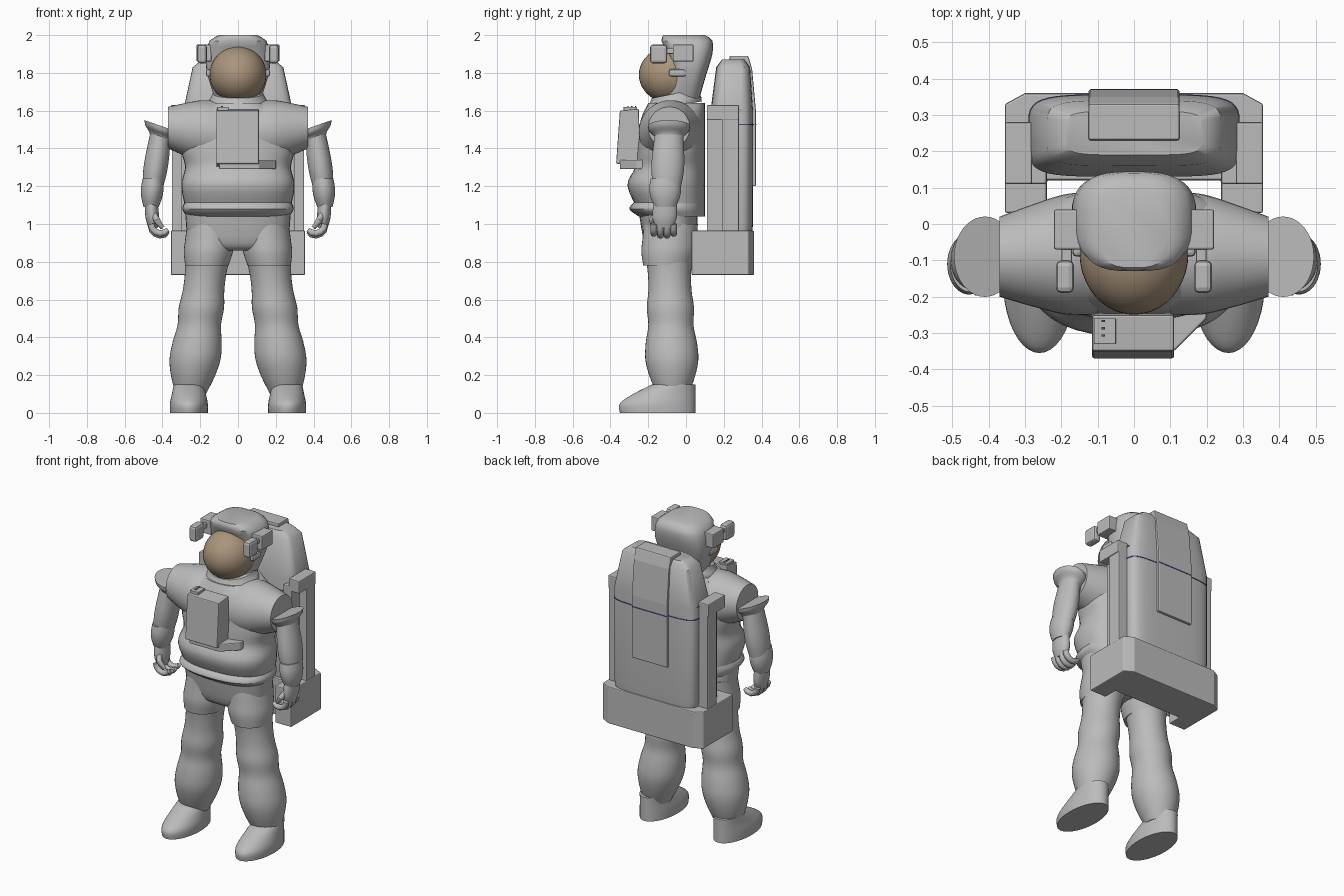
import bpy
import bmesh
from math import cos, sin, pi, radians
from mathutils import Vector

if "Cube" in bpy.data.objects:
    bpy.data.objects.remove(bpy.data.objects["Cube"], do_unlink=True)


def material(name, *rgb):
    made = bpy.data.materials.new(name)
    made.use_nodes = True
    color = (*rgb, 1)
    made.diffuse_color = color
    made.node_tree.nodes["Principled BSDF"].inputs["Base Color"].default_value = color
    return made


GREY = material("suit grey", .5, .5, .5)
BRONZE = material("visor bronze", .4, .3, .2)
BLUE = material("stripe blue", .05, .07, .25)
GOLD = material("marker gold", .4, .3, .1)
DARK = material("button dark", .1, .1, .1)


def finish(name, bm, mat=GREY, mirror=False, bevel=0, smooth=True):
    bmesh.ops.recalc_face_normals(bm, faces=bm.faces)
    mesh = bpy.data.meshes.new(name)
    bm.to_mesh(mesh)
    bm.free()
    mesh.materials.append(mat)
    obj = bpy.data.objects.new(name, mesh)
    bpy.context.collection.objects.link(obj)
    if smooth:
        bpy.ops.object.select_all(action='DESELECT')
        obj.select_set(True)
        bpy.context.view_layer.objects.active = obj
        bpy.ops.object.shade_smooth_by_angle(angle=radians(40))
    if bevel:
        modifier = obj.modifiers.new("Bevel", 'BEVEL')
        modifier.width, modifier.segments = bevel, 2
    if mirror:
        obj.modifiers.new("Mirror", 'MIRROR')


def skin(rings):
    # join closed loops of points and cap both ends
    bm = bmesh.new()
    loops = [[bm.verts.new(point) for point in ring] for ring in rings]
    count = len(loops[0])
    for low, high in zip(loops, loops[1:]):
        for i in range(count):
            j = (i + 1) % count
            bm.faces.new((low[i], low[j], high[j], high[i]))
    bm.faces.new(loops[0])
    bm.faces.new(loops[-1])
    return bm


def refine(rows, steps):
    # Catmull-Rom interpolation between cross-sections
    padded = [rows[0], *rows, rows[-1]]
    for group in zip(padded, padded[1:], padded[2:], padded[3:]):
        for s in range(steps):
            t = s / steps
            yield [b + t / 2 * (c - a + t * (2 * a - 5 * b + 4 * c - d + t * (3 * (b - c) + d - a)))
                   for a, b, c, d in zip(*group)]
    yield rows[-1]


def loft(name, rows, axis="z", power=2, steps=4, sides=40, tilt=(0, 0), **options):
    # each row: position along the axis, two centres, two radii
    rings = []
    for along, centre_a, centre_b, radius_a, radius_b in refine(rows, steps):
        ring = []
        for i in range(sides):
            c, s = cos(2 * pi * i / sides), sin(2 * pi * i / sides)
            a = radius_a * abs(c) ** (2 / power) * (1 if c > 0 else -1)
            b = radius_b * abs(s) ** (2 / power) * (1 if s > 0 else -1)
            h = along + tilt[0] * a + tilt[1] * b
            a, b = centre_a + a, centre_b + b
            ring.append((a, b, h) if axis == "z" else (h, a, b))
        rings.append(ring)
    finish(name, skin(rings), **options)


def span(rows, x=0, back=.1):
    # height, half width, front y and optional back y -> loft rows
    for z, width, front, *rear in rows:
        rear = rear[0] if rear else back
        yield z, x, (front + rear) / 2, width, (rear - front) / 2


def limb(name, start, end, radii, depth=1, mirror=True, **options):
    # evenly spaced sections along a straight line
    start, end, last = Vector(start), Vector(end), len(radii) - 1
    rows = [(*start.lerp(end, i / last), r, r * depth) for i, r in enumerate(radii)]
    loft(name, rows, mirror=mirror, **options)


def box(name, low, high, bevel=.006, **options):
    bm = bmesh.new()
    bmesh.ops.create_cube(bm, size=1)
    for vert in bm.verts:
        vert.co = [(l + h) / 2 + c * (h - l) for l, h, c in zip(low, high, vert.co)]
    finish(name, bm, bevel=bevel, smooth=False, **options)


def prism(name, outline, low, high, axis="z", bevel=.006):
    rings = [[(*p, h) if axis == "z" else (h, *p) for p in outline] for h in (low, high)]
    finish(name, skin(rings), bevel=bevel, smooth=False)


def tube(name, points, radius, sides=10, **options):
    points = [Vector(p) for p in points]
    rings = []
    for i, point in enumerate(points):
        heading = points[min(i + 1, len(points) - 1)] - points[max(i - 1, 0)]
        turn = heading.to_track_quat('Z', 'Y')
        size = radius * (.7 if point == points[-1] else 1)
        rings.append([point + turn @ Vector((size * cos(2 * pi * k / sides),
                                             size * sin(2 * pi * k / sides), 0))
                      for k in range(sides)])
    finish(name, skin(rings), **options)


# torso, shoulders, belt and hips
loft("torso", list(span([(1.05, .27, -.24), (1.2, .3, -.31), (1.3, .28, -.27), (1.4, .3, -.26),
                         (1.55, .28, -.24), (1.64, .15, -.2)])), power=2.5)
limb("shoulders", (.1, -.08, 1.48), (.37, -.09, 1.51), [.17, .165, .14, .11], axis="x")
loft("belt", list(span([(1.04, .27, -.25), (1.08, .295, -.3), (1.12, .28, -.27)])), power=2.5)
loft("hips", list(span([(.86, .2, -.18), (.9, .26, -.22), (1.06, .28, -.25)], back=.06)), power=2.5)
limb("shorts", (.78, .165, -.1), (1, .14, -.08), [.115, .13, .13, .13], depth=1.1)

# legs and boots
limb("legs", (.83, .16, -.09), (.1, .25, -.07),
     [.12, .11, .11, .12, .115, .13, .135, .115, .08], depth=1.04)
loft("boots", list(span([(0, .1, -.35), (.05, .1, -.35), (.1, .09, -.28), (.15, .08, -.18)],
                        x=.26, back=.05)), mirror=True)

# arms with flared upper rims, cuffs and gloves
limb("arms", (1.48, .41, -.09), (1.2, .45, -.1), [.055, .06, .064, .063, .055], depth=1.35)
limb("shoulder rims", (1.44, .41, -.09), (1.52, .41, -.09), [.055, .06, .08, .085],
     depth=1.3, tilt=(.35, 0))
limb("cuffs", (1.09, .46, -.11), (1.24, .45, -.11), [.04, .055, .06, .055], depth=1.4)
limb("palms", (.98, .45, -.115), (1.12, .46, -.11), [.025, .035, .036, .033], depth=1.8)
for i in range(4):
    y, top = -.17 + i * .035, .99 if i in (1, 2) else 1
    curl = [(.41 + .05 * cos(k / 2), y, top - .05 * sin(k / 2)) for k in range(6)]
    tube("finger %d" % (i + 1), curl, radius=.018, mirror=True)
tube("thumbs", [(.45, -.15, 1.06), (.43, -.18, 1.02), (.4, -.17, .98)], radius=.018, mirror=True)

# collar, helmet and visor
limb("collar", (1.62, 0, -.065), (1.69, 0, -.06), [.165, .16, .145, .135],
     depth=.9, tilt=(0, .2), mirror=False)
loft("helmet", list(span([(1.66, .12, -.12, .07), (1.8, .165, -.08, .11), (1.9, .17, -.1, .14),
                          (1.97, .15, -.13, .14), (2, .1, -.12)])), power=3, steps=2)
bm = bmesh.new()
bmesh.ops.create_uvsphere(bm, u_segments=40, v_segments=24, radius=.15)
for vert in bm.verts:
    vert.co += Vector((0, vert.co.y * .13 - .08, 1.79))
finish("visor", bm, BRONZE)

# helmet lamps and visor pivots
box("lamp mounts", (.14, -.07, 1.86), (.22, .04, 1.95), mirror=True)
box("lamp arms", (.17, -.11, 1.9), (.2, -.06, 1.93), mirror=True)
box("lamps", (.165, -.19, 1.85), (.215, -.1, 1.95), bevel=.015, mirror=True)
box("pivots", (.14, -.09, 1.78), (.17, 0, 1.82), bevel=.012, mirror=True)

# chest pack with side wedge and top controls
prism("chest pack", [(-.35, 1.6), (-.25, 1.61), (-.24, 1.3), (-.37, 1.32)], -.115, .11, axis="x")
prism("chest wedge", [(-.1, -.35), (.11, -.35), (.2, -.26), (.2, -.15), (-.1, -.15)], 1.29, 1.34)
box("control block", (-.11, -.33, 1.59), (-.05, -.26, 1.62), bevel=.002)
for i in range(3):
    y = -.31 + i * .02
    box("button %d" % (i + 1), (-.09, y, 1.61), (-.08, y + .006, 1.625), bevel=0, mat=DARK)

# life support backpack
loft("backpack", list(span([(.95, .28, .14, .35), (1, .29, .13), (1.6, .29, .13),
                            (1.83, .24, .16, .34), (1.87, .19, .19, .31)], back=.355)),
     power=5, steps=1)
prism("back panel", [(.23, 1.8), (.23, 1.89), (.33, 1.89), (.35, 1.82), (.37, 1.6), (.37, 1.2),
                     (.3, 1.2)], -.125, .125, axis="x")
right_half = [(.24, .12), (.24, .03), (.355, .03), (.355, .33), (.3, .36)]
left_half = [(-x, y) for x, y in reversed(right_half)]
prism("pack base", right_half + left_half, .73, .965)
box("side rails", (.28, .19, .95), (.35, .28, 1.6), mirror=True)
box("rail inner walls", (.24, .11, .95), (.3, .2, 1.58), mirror=True)
box("rail caps", (.28, .11, 1.55), (.355, .28, 1.63), mirror=True)

# thin painted stripes
loft("pack stripe", list(span([(1.524, .292, .13), (1.53, .292, .13)], back=.357)),
     power=5, steps=1, mat=BLUE)
box("panel stripe", (-.12, .364, 1.524), (.12, .372, 1.53), bevel=0, mat=BLUE)
box("pack markers", (.285, .28, 1.6), (.292, .3, 1.606), bevel=0, mat=GOLD, mirror=True)
